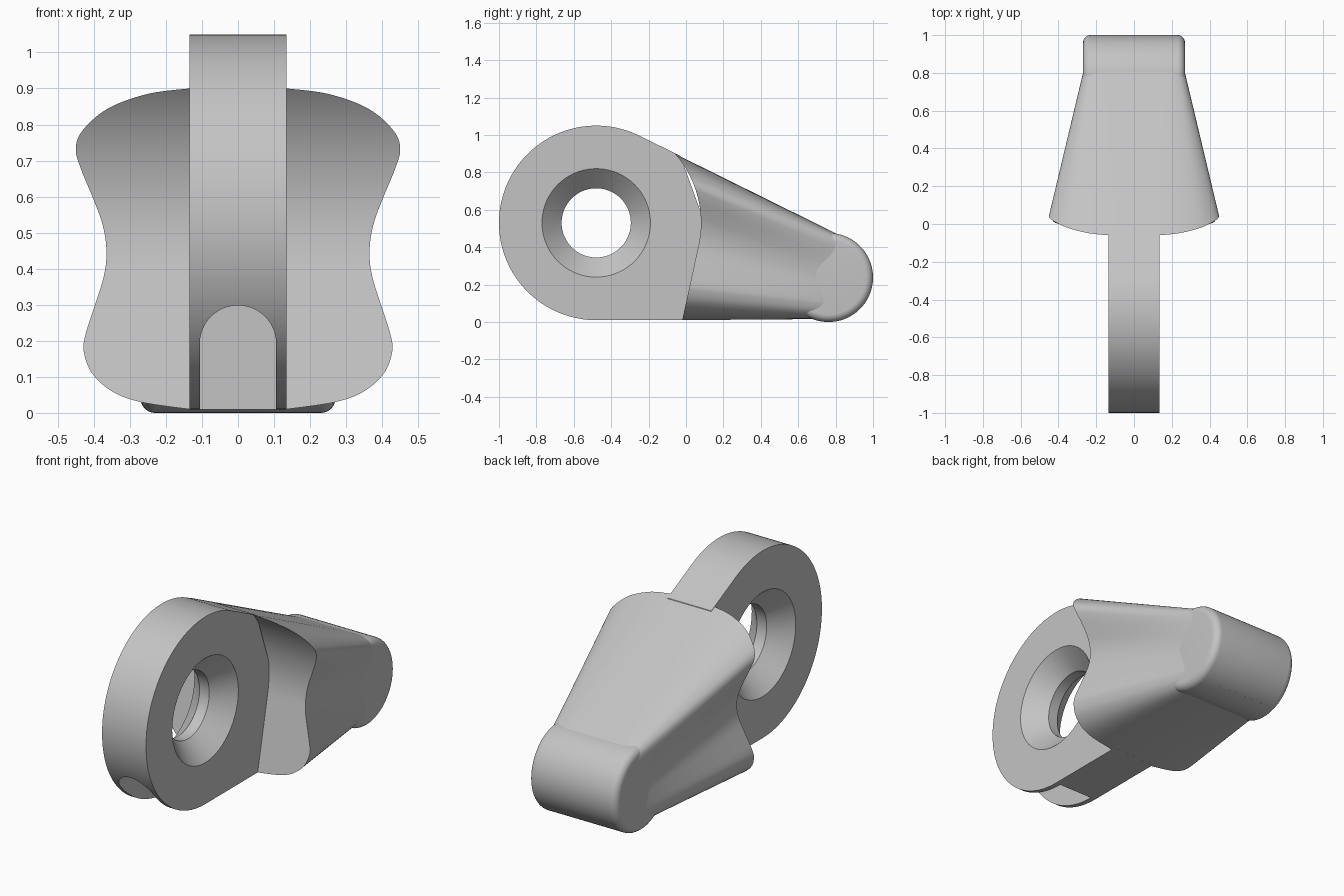
import bpy, bmesh, math

cube = bpy.data.objects.get("Cube")
if cube:
    bpy.data.objects.remove(cube, do_unlink=True)

grey = bpy.data.materials.new("light_grey")
grey.use_nodes = True
colour = (0.55, 0.55, 0.55, 1)
grey.diffuse_color = colour
grey.node_tree.nodes["Principled BSDF"].inputs["Base Color"].default_value = colour

EYE_Y, EYE_Z, EYE_R = -0.48, 0.53, 0.52     # ring centre and radius
TIP_Y, TIP_R = 0.762, 0.238                 # rounded tip
SLOPE = math.radians(26.3)                  # fall of the top surface


def finish(name, bm):
    bmesh.ops.recalc_face_normals(bm, faces=bm.faces)
    mesh = bpy.data.meshes.new(name)
    bm.to_mesh(mesh)
    bm.free()
    mesh.materials.append(grey)
    obj = bpy.data.objects.new(name, mesh)
    bpy.context.collection.objects.link(obj)
    return obj


def prism(name, rings):
    """Join successive rings of points and close both ends."""
    bm = bmesh.new()
    loops = [[bm.verts.new(p) for p in ring] for ring in rings]
    n = len(loops[0])
    for a, b in zip(loops, loops[1:]):
        for i in range(n):
            j = (i + 1) % n
            bm.faces.new((a[i], a[j], b[j], b[i]))
    bm.faces.new(loops[0])
    bm.faces.new(loops[-1])
    return finish(name, bm)


def arc(cy, cz, r, start, end, n):
    return [(cy + r * math.cos(start + (end - start) * i / n),
             cz + r * math.sin(start + (end - start) * i / n)) for i in range(n + 1)]


def apply_all(obj):
    bpy.context.view_layer.objects.active = obj
    for mod in list(obj.modifiers):
        bpy.ops.object.modifier_apply(modifier=mod.name)


def shade(obj, angle):
    bpy.ops.object.select_all(action="DESELECT")
    obj.select_set(True)
    bpy.context.view_layer.objects.active = obj
    bpy.ops.object.shade_smooth_by_angle(angle=math.radians(angle))


# Ring plate, running tangentially into the body
outline = arc(EYE_Y, EYE_Z, EYE_R, math.pi / 2 - SLOPE, 1.5 * math.pi, 80)
outline += [(0.0, 0.01), (0.1, 0.53), (-0.03, 0.888)]
ring_plate = prism("ring_plate", [[(x, y, z) for y, z in outline] for x in (-0.135, 0.135)])

# Hole countersunk from both sides
hole = prism("hole_cutter", [[(x, y, z) for y, z in arc(EYE_Y, EYE_Z, r, 0, math.tau, 72)[:-1]]
                             for x, r in ((-0.145, 0.3), (-0.03, 0.185), (0.03, 0.185), (0.145, 0.3))])

# Arched pocket in the front rim, open at the bottom
arch = arc(0, 0.192, 0.106, 0, math.pi, 32) + [(-0.106, -0.1), (0.106, -0.1)]
pocket = prism("pocket_cutter", [[(x, y, z) for x, z in arch] for y in (-1.2, EYE_Y)])

for cutter in (hole, pocket):
    cutter.hide_render = True
    mod = ring_plate.modifiers.new(cutter.name, "BOOLEAN")
    mod.operation = "DIFFERENCE"
    mod.solver = "EXACT"
    mod.object = cutter
apply_all(ring_plate)
for cutter in (hole, pocket):
    bpy.data.objects.remove(cutter, do_unlink=True)
shade(ring_plate, 25)


# Waisted body, lofted from an hourglass face to a rounded rectangle
def front_y(z):
    if z > 0.41:
        return EYE_Y + math.sqrt(0.56 ** 2 - (z - EYE_Z) ** 2)
    return -0.02 + 0.2175 * (z - 0.01)


def spline(points, steps):
    pts = [points[0]] + points + [points[-1]]
    out = []
    for a, b, c, d in zip(pts, pts[1:], pts[2:], pts[3:]):
        for k in range(steps):
            t = k / steps
            out.append([0.5 * (2 * q + (r - p) * t + (2 * p - 5 * q + 4 * r - s) * t * t
                               + (3 * q - p - 3 * r + s) * t ** 3) for p, q, r, s in zip(a, b, c, d)])
    return out + [list(points[-1])]


# Each entry: front x, front z, end x, end z
section = spline([
    (0.135, 0.900, 0.13, 0.450), (0.25, 0.885, 0.19, 0.449), (0.36, 0.845, 0.235, 0.440),
    (0.43, 0.785, 0.254, 0.420), (0.45, 0.735, 0.258, 0.390), (0.437, 0.68, 0.256, 0.355),
    (0.40, 0.59, 0.252, 0.305), (0.375, 0.52, 0.249, 0.265), (0.365, 0.45, 0.247, 0.225),
    (0.372, 0.38, 0.246, 0.190), (0.40, 0.29, 0.246, 0.145), (0.425, 0.21, 0.245, 0.105),
    (0.427, 0.165, 0.243, 0.080), (0.405, 0.11, 0.235, 0.050), (0.35, 0.06, 0.215, 0.028),
    (0.27, 0.03, 0.18, 0.018), (0.135, 0.01, 0.13, 0.017)], 5)
END_Y, STEPS = 0.85, 12

bm = bmesh.new()
rows = []
for fx, fz, ex, ez in section:
    row = []
    for k in range(STEPS + 1):
        t = k / STEPS
        x, y, z = fx + (ex - fx) * t, front_y(fz) * (1 - t) + END_Y * t, fz + (ez - fz) * t
        row.append((bm.verts.new((-x, y, z)), bm.verts.new((x, y, z))))
    rows.append(row)
for a, b in zip(rows, rows[1:]):
    for side in (0, 1):
        for k in range(STEPS):
            bm.faces.new((a[k][side], a[k + 1][side], b[k + 1][side], b[k][side]))
    for k in (0, STEPS):
        bm.faces.new((a[k][0], a[k][1], b[k][1], b[k][0]))
for row in (rows[0], rows[-1]):
    for k in range(STEPS):
        bm.faces.new((row[k][0], row[k][1], row[k + 1][1], row[k + 1][0]))
shade(finish("waisted_body", bm), 40)

# Rounded tip: a cross cylinder with filleted rims
fillet, profile = 0.04, []
for i in range(9):
    a = math.pi / 2 * i / 8
    profile.append((0.27 - fillet + fillet * math.cos(a), TIP_R - fillet + fillet * math.sin(a)))
profile = [(-x, r) for x, r in profile] + profile[::-1]
tip = prism("rounded_tip", [[(x, y, z) for y, z in arc(TIP_Y, TIP_R, r, 0, math.tau, 72)[:-1]]
                            for x, r in profile])
shade(tip, 30)
